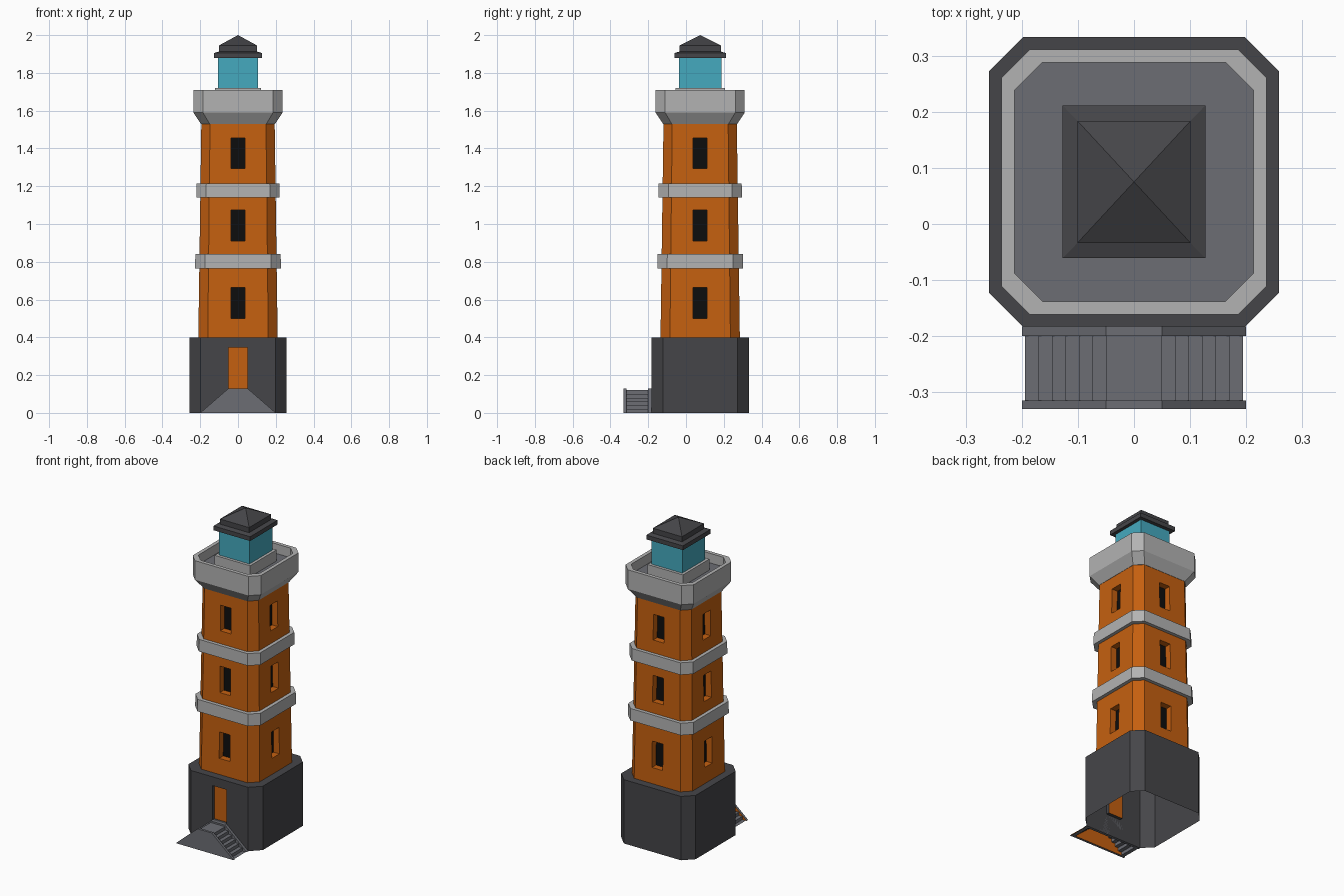
import bpy, bmesh
from mathutils import Vector

if "Cube" in bpy.data.objects:
    bpy.data.objects.remove(bpy.data.objects["Cube"])

CY = 0.075  # tower axis in y (the stairs stick out in front)


def material(name, rgb):
    m = bpy.data.materials.new(name)
    m.diffuse_color = (*rgb, 1)
    m.use_nodes = True
    m.node_tree.nodes["Principled BSDF"].inputs["Base Color"].default_value = m.diffuse_color
    return m


ORANGE = material("orange_paint", (0.56, 0.117, 0.005))
DARK = material("dark_stone", (0.06, 0.06, 0.066))
LIGHT = material("light_trim", (0.45, 0.45, 0.45))
GREY = material("grey_stone", (0.15, 0.155, 0.175))
BLACK = material("window_black", (0.004, 0.004, 0.004))
TEAL = material("lantern_glass", (0.06, 0.40, 0.52))


def finish(bm, name, mats):
    bmesh.ops.remove_doubles(bm, verts=bm.verts[:], dist=1e-5)
    mesh = bpy.data.meshes.new(name)
    bm.to_mesh(mesh)
    bm.free()
    for m in mats:
        mesh.materials.append(m)
    ob = bpy.data.objects.new(name, mesh)
    bpy.context.collection.objects.link(ob)
    return ob


def outline(hx, hy, c):
    """Rectangle, or octagon when the corner cut c is above zero."""
    if c == 0:
        return [(hx, -hy), (hx, hy), (-hx, hy), (-hx, -hy)]
    return [(hx - c, -hy), (hx, -hy + c), (hx, hy - c), (hx - c, hy),
            (-hx + c, hy), (-hx, hy - c), (-hx, -hy + c), (-hx + c, -hy)]


def loft(sections, bottom=True, top=True, top_mat=0):
    """Stack of outlines (z, half x, half y, corner cut) joined by flat faces."""
    bm = bmesh.new()
    rings = [[bm.verts.new((x, y + CY, z)) for x, y in outline(hx, hy, c)]
             for z, hx, hy, c in sections]
    for a, b in zip(rings, rings[1:]):
        n = len(a)
        for i in range(n):
            j = (i + 1) % n
            bm.faces.new((a[i], a[j], b[j], b[i]))
    if bottom:
        bm.faces.new(rings[0][::-1])
    if top:
        bm.faces.new(rings[-1]).material_index = top_mat
    return bm


def recess(bm, half, spans, depth, front_only=False):
    """Cut the walls along the opening edges and push the openings inwards."""
    cuts = [((0, 0, z), (0, 0, 1)) for s in spans for z in s]
    for s in (-half, half):
        cuts.append(((s, 0, 0), (1, 0, 0)))
        if not front_only:
            cuts.append(((0, CY + s, 0), (0, 1, 0)))
    for co, no in cuts:
        bmesh.ops.bisect_plane(bm, geom=bm.verts[:] + bm.edges[:] + bm.faces[:],
                               plane_co=co, plane_no=no, dist=1e-6)
    bm.normal_update()
    chosen = []
    for f in bm.faces:
        n, c = f.normal, f.calc_center_median()
        if max(abs(n.x), abs(n.y)) < 0.9 or (front_only and n.y > -0.9):
            continue
        side = c.y - CY if abs(n.x) > 0.9 else c.x
        if abs(side) < half and any(a < c.z < b for a, b in spans):
            chosen.append(f)
    for f in bmesh.ops.extrude_discrete_faces(bm, faces=chosen)["faces"]:
        f.normal_update()
        push = Vector((round(f.normal.x), round(f.normal.y), 0)) * -depth
        bmesh.ops.translate(bm, verts=f.verts[:], vec=push)
        f.material_index = 1


# Base with door, open underneath
bm = loft([(0, .258, .258, .06), (.4, .258, .258, .06)], bottom=False)
recess(bm, .05, [(.13, .345)], .02, front_only=True)
finish(bm, "base", [DARK, ORANGE])

# Tapered shaft with three windows on each side
bm = loft([(.4, .21, .21, .05), (1.54, .194, .194, .046)], bottom=False)
recess(bm, .037, [(.5, .665), (.91, 1.075), (1.295, 1.455)], .04)
finish(bm, "shaft", [ORANGE, BLACK])

# Trim bands
for name, z, h in (("lower_band", .765, .227), ("upper_band", 1.14, .221)):
    finish(loft([(z, h, h, .052), (z + .075, h - .001, h - .001, .052)]), name, [LIGHT])

# Gallery: flared underside, parapet and sunken floor
finish(loft([(1.53, .196, .196, .046), (1.59, .236, .236, .05), (1.71, .236, .236, .05),
             (1.71, .213, .213, .05), (1.65, .213, .213, .05)], top_mat=1),
       "gallery", [LIGHT, GREY])

# Lantern room
finish(loft([(1.65, .123, .131, 0), (1.72, .123, .131, 0)]), "lantern_plinth", [LIGHT])
finish(loft([(1.72, .106, .113, 0), (1.88, .106, .113, 0)]), "lantern_glass", [TEAL])

# Roof: eave, upper step and pyramid
finish(loft([(1.878, .127, .136, 0), (1.905, .127, .136, 0), (1.913, .101, .109, 0),
             (1.945, .101, .109, 0), (2.0, 0, 0, 0)], top=False), "roof", [DARK])


def extrude_profile(points, y0, y1, caps):
    """Sweep an x-z profile along y; the back cap gets material slot 1."""
    bm = bmesh.new()
    a = [bm.verts.new((x, y0, z)) for x, z in points]
    b = [bm.verts.new((x, y1, z)) for x, z in points]
    for i in range(len(a) - 1 + caps):
        j = (i + 1) % len(a)
        bm.faces.new((a[i], a[j], b[j], b[i]))
    if caps:
        bm.faces.new(a[::-1])
        bm.faces.new(b).material_index = 1
    return bm


# Double staircase between two sloping side walls
half = [(.05, .12)]
for k in range(1, 7):
    x, z = half[-1]
    half += [(x, .12 - .02 * k), (x + .024, .12 - .02 * k)]
steps = [(-x, z) for x, z in reversed(half)] + half
finish(extrude_profile(steps, -.316, -.199, 0), "stair_steps", [GREY])

wall = [(-.2, 0), (-.05, .13), (.05, .13), (.2, 0)]
finish(extrude_profile(wall, -.33, -.315, 1), "stair_front_wall", [GREY, ORANGE])
finish(extrude_profile(wall, -.2, -.183, 1), "stair_back_wall", [GREY, GREY])
